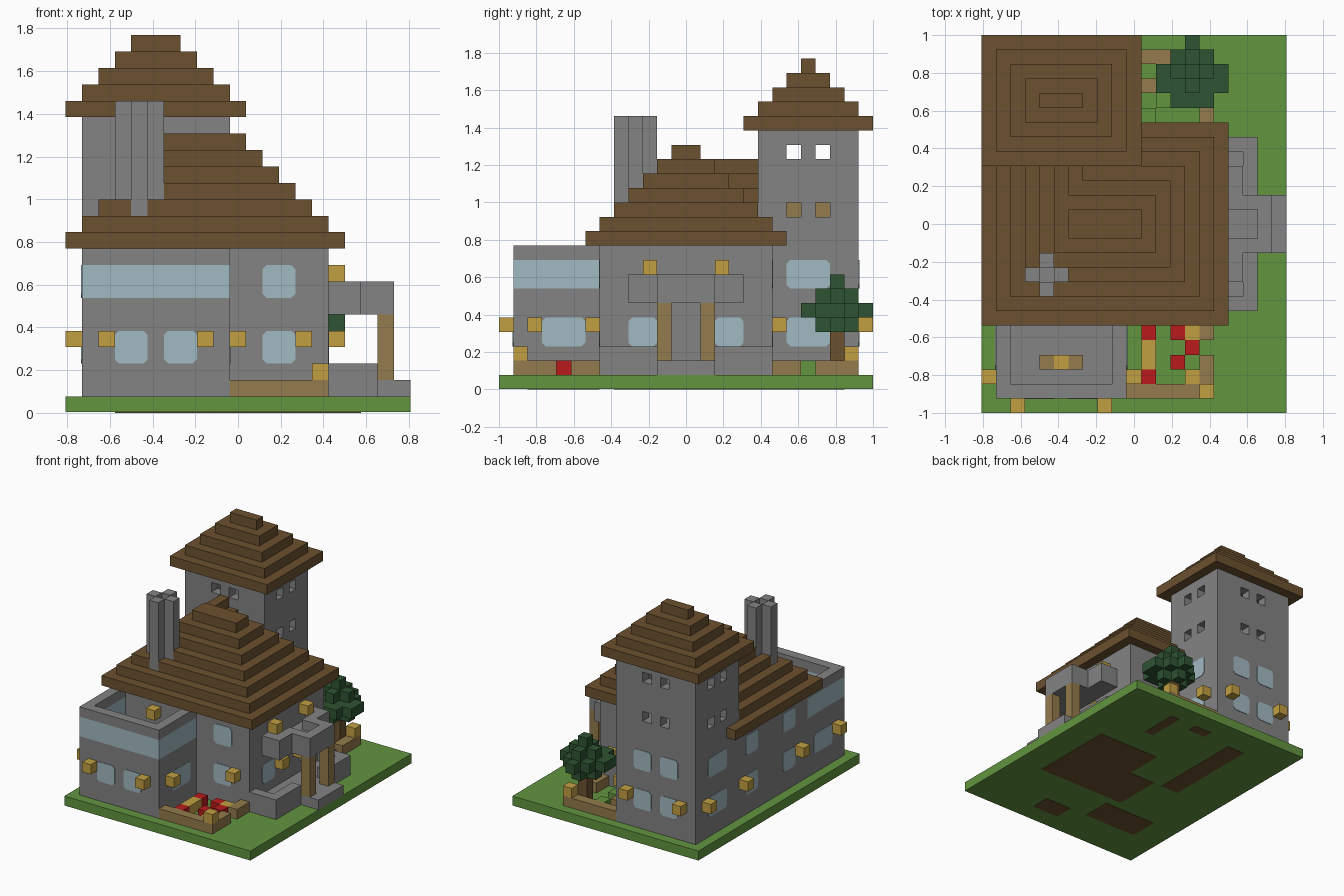
import bpy
import bmesh
from mathutils import Vector

if "Cube" in bpy.data.objects:
    bpy.data.objects.remove(bpy.data.objects["Cube"], do_unlink=True)

UNIT = 1 / 13                       # edge of one building block
ORIGIN = Vector((-10.5, -13, 0))    # grid corner, in blocks


def material(name, *rgb):
    linear = [(c / 255) ** 2.2 for c in rgb] + [1]
    mat = bpy.data.materials.new(name)
    mat.use_nodes = True
    mat.diffuse_color = linear
    mat.node_tree.nodes["Principled BSDF"].inputs["Base Color"].default_value = linear
    return mat


stone = material("stone", 130, 130, 130)
shingle = material("dark_brown", 108, 82, 51)
glass = material("pale_glass", 160, 184, 193)
gold = material("lantern_gold", 192, 158, 68)
wood = material("light_wood", 146, 122, 77)
petal = material("flower_red", 184, 32, 34)
grass = material("grass_green", 98, 147, 65)
leaf = material("leaf_green", 50, 84, 53)

cells = {}      # block position -> part name
parts = {}      # part name -> material


def fill(part, mat, x0, x1, y0, y1, z0, z1):
    """Fill a range of blocks; later parts replace earlier ones."""
    parts[part] = mat
    for x in range(x0, x1):
        for y in range(y0, y1):
            for z in range(z0, z1):
                cells[x, y, z] = part


def carve(x0, x1, y0, y1, z0, z1):
    for x in range(x0, x1):
        for y in range(y0, y1):
            for z in range(z0, z1):
                cells.pop((x, y, z), None)


def block(part, mat, x, y, z):
    fill(part, mat, x, x + 1, y, y + 1, z, z + 1)


def link(name, bm, mat):
    mesh = bpy.data.meshes.new(name)
    bm.to_mesh(mesh)
    bm.free()
    mesh.materials.append(mat)
    bpy.context.collection.objects.link(bpy.data.objects.new(name, mesh))


def build_part(part):
    """Mesh only those block sides of a part that touch air."""
    bm = bmesh.new()
    verts = {}

    def vert(p):
        if p not in verts:
            co = (Vector(p) + ORIGIN) * UNIT
            co.z = max(co.z, 0.003)
            verts[p] = bm.verts.new(co)
        return verts[p]

    for cell in [c for c, owner in cells.items() if owner == part]:
        for axis in range(3):
            for side in (0, 1):
                near = list(cell)
                near[axis] += 2 * side - 1
                if tuple(near) in cells:
                    continue
                ring = []
                for u, v in ((0, 0), (1, 0), (1, 1), (0, 1)):
                    p = list(cell)
                    p[axis] += side
                    p[(axis + 1) % 3] += u
                    p[(axis + 2) % 3] += v
                    ring.append(vert(tuple(p)))
                bm.faces.new(ring if side else ring[::-1])
    link(part, bm, parts[part])


def pane(name, axis, at, sign, start, end, z):
    """Thin glass plate with clipped corners, two blocks high."""
    r, top = 0.25, z + 2
    outline = [(start + r, z), (end - r, z), (end, z + r), (end, top - r),
               (end - r, top), (start + r, top), (start, top - r), (start, z + r)]
    bm = bmesh.new()
    ring = []
    for u, w in outline:
        p = Vector((at, u, w) if axis == "x" else (u, at, w))
        ring.append(bm.verts.new((p + ORIGIN) * UNIT))
    face = bm.faces.new(ring)
    out = bmesh.ops.extrude_face_region(bm, geom=[face])["geom"]
    push = Vector((sign, 0, 0) if axis == "x" else (0, sign, 0)) * 0.004
    bmesh.ops.translate(bm, vec=push, verts=[g for g in out if isinstance(g, bmesh.types.BMVert)])
    bmesh.ops.recalc_face_normals(bm, faces=bm.faces)
    link(name, bm, glass)


# Lawn and main house
fill("lawn", grass, 0, 21, 0, 26, 0, 1)
fill("house_walls", stone, 1, 16, 7, 19, 1, 10)

# Front wing with a sunken terrace behind a glass band
fill("wing_walls", stone, 1, 10, 1, 7, 1, 10)
fill("terrace_glass", glass, 1, 10, 1, 7, 7, 9)
carve(2, 9, 2, 7, 7, 10)
fill("terrace_table", wood, 4, 7, 3, 4, 7, 8)
block("lanterns", gold, 5, 3, 7)

# Stepped hip roof, and its ridge running back to the tower
for n in range(7):
    fill("house_roof", shingle, n, 17 - n, 6 + n, 20 - n, 10 + n, 11 + n)
    if n < 6:
        fill("house_roof", shingle, n, 11 - n, 12, 18, 10 + n, 11 + n)

# Cross-shaped chimney with a sunken flue
for x, y in ((3, 9), (5, 9), (4, 8), (4, 10)):
    fill("chimney", stone, x, x + 1, y, y + 1, 12, 19)
fill("chimney", stone, 4, 5, 9, 10, 12, 18)

# Tower: hollow top room with small open windows
fill("tower_walls", stone, 1, 10, 18, 25, 1, 18)
carve(2, 9, 19, 24, 12, 18)
fill("tower_shelf", wood, 5, 6, 20, 23, 12, 13)
for row in (20, 22):
    for z in (12, 16):
        carve(1, 2, row, row + 1, z, z + 1)
        carve(9, 10, row, row + 1, z, z + 1)
for column in (4, 6):
    carve(column, column + 1, 18, 19, 16, 17)
    for z in (12, 16):
        carve(column, column + 1, 24, 25, z, z + 1)
for n in range(5):
    fill("tower_roof", shingle, n, 11 - n, 17 + n, 26 - n, 18 + n, 19 + n)

# Porch: floor, low wall, step, posts and balcony
fill("porch_wall", stone, 16, 19, 7, 19, 1, 3)
carve(16, 18, 8, 18, 2, 3)
carve(16, 21, 11, 15, 2, 3)
fill("porch_step", stone, 16, 21, 11, 15, 1, 2)
for y in (11, 14):
    fill("porch_posts", wood, 19, 20, y, y + 1, 2, 6)
fill("balcony", stone, 16, 18, 9, 17, 6, 8)
fill("balcony", stone, 18, 20, 11, 15, 6, 8)
carve(16, 17, 10, 16, 7, 8)
carve(17, 19, 12, 14, 7, 8)

# Garden beds, mirrored front to back
for front in (True, False):
    def row(y):
        return y if front else 25 - y
    name = "front_bed" if front else "back_bed"
    for x in range(10, 16):
        block(name, wood, x, row(1), 1)
    for y in (2, 3, 5, 6):
        block(name, wood, 15, row(y), 1)
    block("lanterns", gold, 15, row(1), 2)
for x, y in ((11, 5), (13, 5), (14, 4), (13, 3), (11, 2)):
    block("red_flowers", petal, x, y, 1)
for x, y in ((11, 3), (11, 4), (14, 5), (14, 2)):
    block("yellow_flowers", gold, x, y, 1)
for x, y in ((11, 20), (12, 21), (12, 23)):
    block("shrubs", grass, x, y, 1)
block("back_bed", wood, 11, 22, 1)

# Tree
fill("tree_trunk", shingle, 14, 15, 23, 24, 1, 4)
fill("tree_crown", leaf, 13, 16, 22, 25, 4, 7)
for z in (4, 6):
    for x in (13, 15):
        for y in (22, 24):
            carve(x, x + 1, y, y + 1, z, z + 1)
fill("tree_crown", leaf, 12, 17, 22, 25, 5, 6)
fill("tree_crown", leaf, 13, 16, 21, 26, 5, 6)
for x in (12, 16):
    carve(x, x + 1, 24, 25, 5, 6)
for x in (13, 15):
    carve(x, x + 1, 25, 26, 5, 6)
block("tree_crown", leaf, 14, 23, 7)

# Wall lanterns
for x, y in ((2, 0), (8, 0), (10, 2), (14, 6), (0, 2), (0, 8), (0, 17), (0, 23),
             (2, 25), (8, 25), (10, 23), (14, 19), (16, 11), (16, 14)):
    block("lanterns", gold, x, y, 4)
for x, y in ((5, 6), (16, 10), (16, 15)):
    block("lanterns", gold, x, y, 8)

for part in parts:
    build_part(part)

# Glass windows on both storeys
for x in (3, 6):
    pane("wing_front_window", "y", 1, -1, x, x + 2, 3)
for x in (1, 10):
    pane("wing_side_window", "x", x, -1 if x == 1 else 1, 3, 6, 3)
for y in (9, 15):
    pane("house_right_window", "x", 16, 1, y, y + 2, 3)
for z in (3, 7):
    pane("house_front_window", "y", 7, -1, 12, 14, z)
    pane("house_back_window", "y", 19, 1, 12, 14, z)
    for y in (9, 15):
        pane("house_left_window", "x", 1, -1, y, y + 2, z)
    for x in (3, 6):
        pane("tower_back_window", "y", 25, 1, x, x + 2, z)
    for x in (1, 10):
        pane("tower_side_window", "x", x, -1 if x == 1 else 1, 20, 23, z)

# Bare earth patches on the underside
for x0, x1, y0, y1 in ((11, 18, 8, 17), (5, 7, 13, 23), (8, 11, 8, 13), (3, 9, 4, 7),
                       (14, 15, 20, 24), (10, 12, 23, 24), (11, 14, 2, 4)):
    bm = bmesh.new()
    bmesh.ops.create_cube(bm, size=1)
    bmesh.ops.scale(bm, vec=((x1 - x0) * UNIT, (y1 - y0) * UNIT, 0.004), verts=bm.verts)
    centre = (Vector(((x0 + x1) / 2, (y0 + y1) / 2, 0)) + ORIGIN) * UNIT
    bmesh.ops.translate(bm, vec=centre + Vector((0, 0, 0.002)), verts=bm.verts)
    link("earth_patch", bm, shingle)
